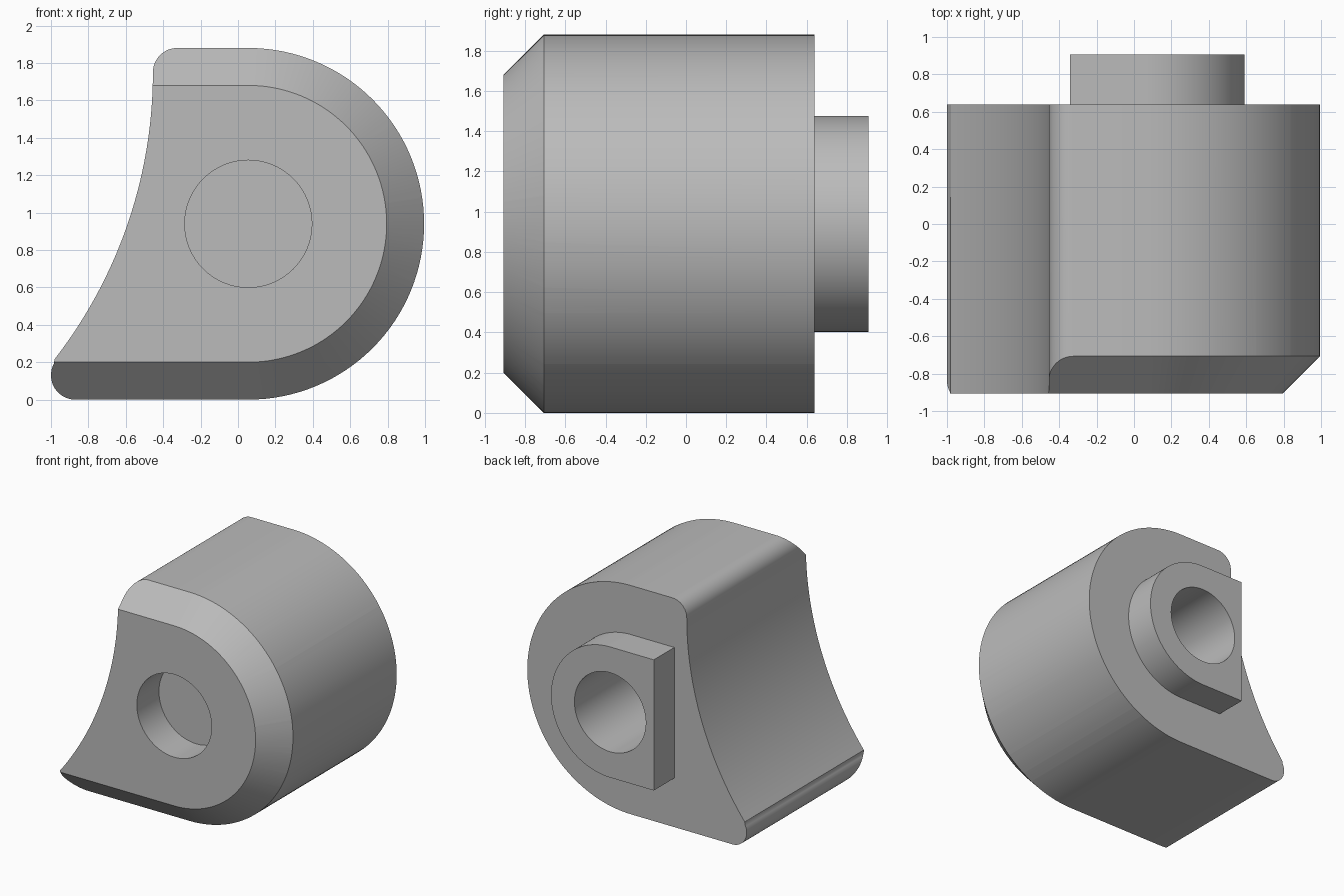
import bpy
import bmesh
from math import cos, sin, radians

default = bpy.data.objects.get("Cube")
if default:
    bpy.data.objects.remove(default, do_unlink=True)

AX, AZ = 0.055, 0.94              # shared axis of the round side, boss and holes
FRONT, BACK, BOSS_END = -0.907, 0.64, 0.907
RADIUS, CHAMFER = 0.94, 0.2

grey = bpy.data.materials.new("plain grey")
grey.use_nodes = True
colour = (0.5, 0.5, 0.5, 1)
grey.diffuse_color = colour
grey.node_tree.nodes["Principled BSDF"].inputs["Base Color"].default_value = colour


def arc(cx, cz, r, start, end, steps):
    angles = [radians(start + (end - start) * i / steps) for i in range(steps + 1)]
    return [(cx + r * cos(a), cz + r * sin(a)) for a in angles]


def d_shape(r, left):
    """Half round on the right, straight on the left."""
    return arc(AX, AZ, r, -90, 90, 64) + [(left, AZ + r), (left, AZ - r)]


def loft(name, near, y0, far, y1):
    """Solid between two outlines with matching points."""
    bm = bmesh.new()
    a = [bm.verts.new((x, y0, z)) for x, z in near]
    b = [bm.verts.new((x, y1, z)) for x, z in far]
    bm.faces.new(a)
    bm.faces.new(b[::-1])
    for i in range(len(a)):
        j = (i + 1) % len(a)
        bm.faces.new((a[j], a[i], b[i], b[j]))
    bmesh.ops.recalc_face_normals(bm, faces=bm.faces)
    mesh = bpy.data.meshes.new(name)
    bm.to_mesh(mesh)
    bm.free()
    mesh.materials.append(grey)
    obj = bpy.data.objects.new(name, mesh)
    bpy.context.collection.objects.link(obj)
    return obj


def combine(target, tool, operation):
    mod = target.modifiers.new(tool.name, 'BOOLEAN')
    mod.operation = operation
    mod.solver = 'EXACT'
    mod.object = tool
    bpy.context.view_layer.objects.active = target
    bpy.ops.object.modifier_apply(modifier=mod.name)
    bpy.data.objects.remove(tool, do_unlink=True)


# Main body: round right side, filleted left corners, hollowed left side
outline = arc(AX, AZ, RADIUS, -90, 90, 64)
outline += arc(-0.325, 1.75, 0.13, 90, 180, 12)
outline += arc(-2.955, 1.75, 2.5, 0, -37.9, 40)[1:]
outline += arc(-0.87, 0.13, 0.13, 142.1, 270, 16)[1:]
body = loft("body", outline, FRONT, outline, BACK)

# Front chamfer: trim with a flaring envelope, leaving the hollow side uncut
start, end = FRONT - 0.2, BACK + 0.2
slope_radius = lambda y: RADIUS - CHAMFER + (y - FRONT)
envelope = loft("chamfer_envelope", d_shape(slope_radius(start), -2), start,
                d_shape(slope_radius(end), -2), end)
combine(body, envelope, 'INTERSECT')

# Back boss
boss_outline = d_shape(0.537, -0.342)
combine(body, loft("back_boss", boss_outline, 0.4, boss_outline, BOSS_END), 'UNION')

# Blind holes at the front and back
for name, r, y0, y1 in (("front_hole", 0.34, FRONT - 0.1, -0.62),
                        ("back_hole", 0.325, -0.3, BOSS_END + 0.1)):
    circle = arc(AX, AZ, r, 0, 360, 64)[:-1]
    combine(body, loft(name, circle, y0, circle, y1), 'DIFFERENCE')

# Smooth curved walls, sharp rims
bpy.ops.object.select_all(action='DESELECT')
body.select_set(True)
bpy.context.view_layer.objects.active = body
bpy.ops.object.shade_smooth_by_angle(angle=radians(30))
